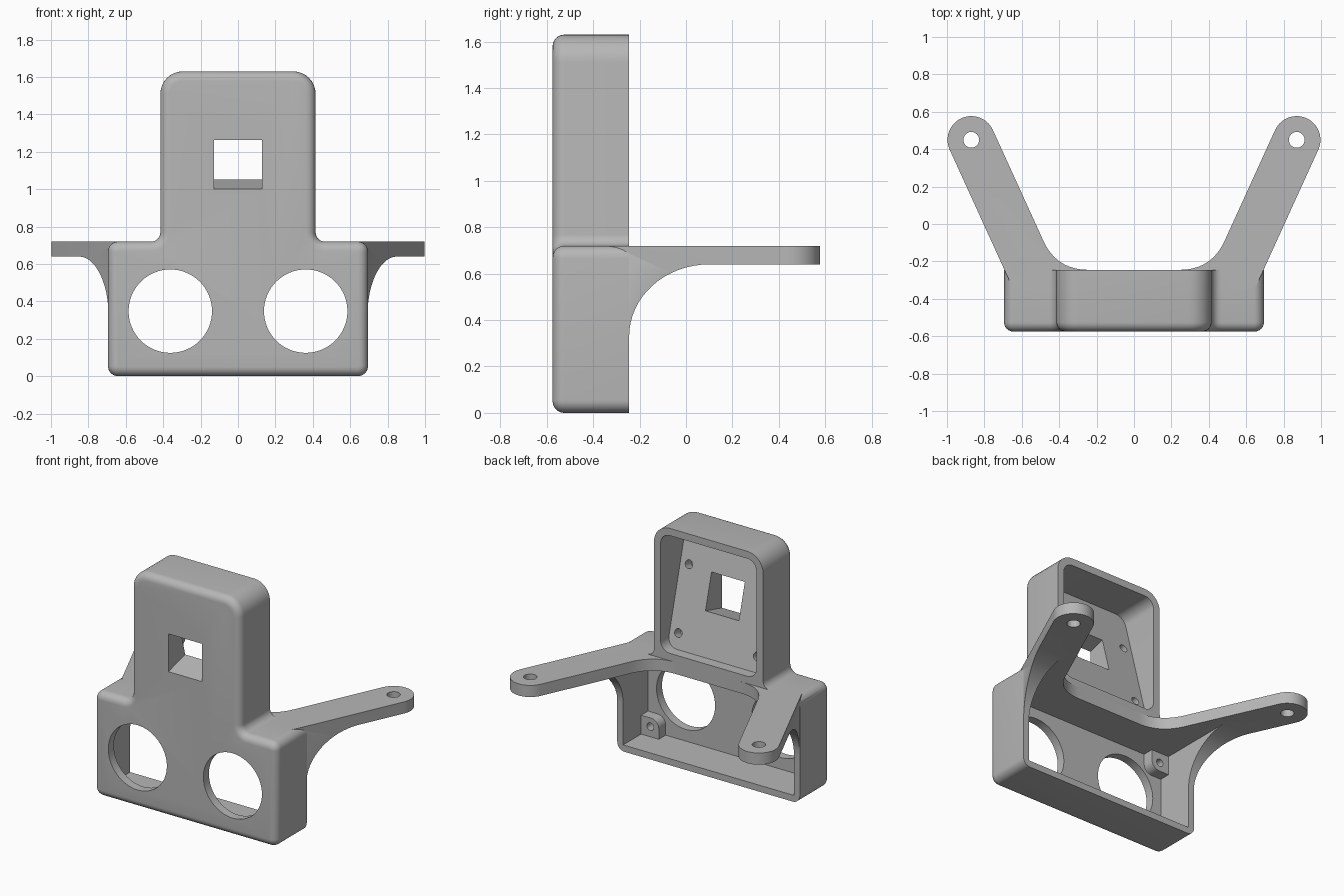
import bpy, bmesh
from math import sin, cos, tan, radians, pi
from mathutils import Vector, Matrix

old = bpy.data.objects.get("Cube")
if old:
    bpy.data.objects.remove(old, do_unlink=True)

FRONT, BACK = -0.575, -0.245
TILT = radians(15)

grey = bpy.data.materials.new("plain_grey")
grey.use_nodes = True
grey.diffuse_color = (0.47, 0.47, 0.47, 1)
grey.node_tree.nodes["Principled BSDF"].inputs["Base Color"].default_value = grey.diffuse_color


def rounded(corners, steps=8):
    """Polygon of (x, y, radius) corners with each corner turned into an arc."""
    out = []
    for i, (x, y, r) in enumerate(corners):
        p = Vector((x, y))
        if r == 0:
            out.append(p)
            continue
        a = (Vector(corners[i - 1][:2]) - p).normalized()
        b = (Vector(corners[(i + 1) % len(corners)][:2]) - p).normalized()
        half = a.angle(b) / 2
        mid = p + (a + b).normalized() * (r / sin(half))
        start = p + a * (r / tan(half)) - mid
        end = p + b * (r / tan(half)) - mid
        sweep = end.angle_signed(start)
        for k in range(steps + 1):
            out.append(mid + Matrix.Rotation(sweep * k / steps, 2) @ start)
    return out


def prism(name, pts, axis, lo, hi, bevel=0):
    """Extrude a 2D outline along an axis, optionally rounding the low end."""
    place = {"x": lambda p, d: (d, p[0], p[1]),
             "y": lambda p, d: (p[0], d, p[1]),
             "z": lambda p, d: (p[0], p[1], d)}[axis]
    bm = bmesh.new()
    low = [bm.verts.new(place(p, lo)) for p in pts]
    high = [bm.verts.new(place(p, hi)) for p in pts]
    bm.faces.new(low)
    bm.faces.new(high[::-1])
    n = len(pts)
    for i in range(n):
        j = (i + 1) % n
        bm.faces.new((low[j], low[i], high[i], high[j]))
    bmesh.ops.recalc_face_normals(bm, faces=bm.faces)
    if bevel:
        ring = [e for e in bm.edges if all(v in low for v in e.verts)]
        bmesh.ops.bevel(bm, geom=ring, offset=bevel, segments=6, profile=0.5,
                        affect='EDGES', clamp_overlap=False)
    mesh = bpy.data.meshes.new(name)
    bm.to_mesh(mesh)
    bm.free()
    ob = bpy.data.objects.new(name, mesh)
    bpy.context.collection.objects.link(ob)
    mesh.materials.append(grey)
    return ob


def rect(x0, x1, y0, y1, r=0):
    return rounded([(x0, y0, r), (x1, y0, r), (x1, y1, r), (x0, y1, r)])


def disc(x, y, r, n=48):
    return [(x + r * cos(2 * pi * k / n), y + r * sin(2 * pi * k / n)) for k in range(n)]


def combine(target, tool, operation):
    """Apply a boolean and discard the tool."""
    mod = target.modifiers.new("cut", 'BOOLEAN')
    mod.object, mod.operation, mod.solver = tool, operation, 'EXACT'
    bpy.context.view_layer.objects.active = target
    bpy.ops.object.modifier_apply(modifier=mod.name)
    bpy.data.objects.remove(tool, do_unlink=True)


def tilt(ob, x, y, z):
    """Lean a cutter built around the origin and move it into place."""
    ob.data.transform(Matrix.Translation((x, y, z)) @ Matrix.Rotation(TILT, 4, 'X'))
    return ob


# Stepped housing with rounded front edge
right = [(0.695, 0, 0.055), (0.695, 0.72, 0.055), (0.415, 0.72, 0.05), (0.415, 1.63, 0.12)]
left = [(-x, z, r) for x, z, r in reversed(right)]
body = prism("sensor_bracket", rounded(right + left), "y", FRONT, BACK, bevel=0.05)

# Arms with curved gussets underneath
tip, reach = Vector((0.87, 0.45)), 0.127
along = Vector((sin(radians(24.5)), cos(radians(24.5))))
side = Vector((along.y, -along.x))


def on_edge(sign, y):
    p = tip + side * reach * sign
    return p + along * ((y - p.y) / along.y)


for s in (1, -1):
    heading = side.angle_signed(Vector((1, 0)))
    outline = [Vector((0.245, -0.33)), on_edge(1, -0.33)]
    outline += [tip + reach * (side * cos(t) + along * sin(t))
                for t in (pi * k / 20 for k in range(21))]
    root = on_edge(-1, BACK)
    start, end = root + along * 0.17, root - Vector((0.17, 0))
    outline += [start * (1 - t) ** 2 + root * 2 * t * (1 - t) + end * t * t
                for t in (k / 12 for k in range(13))]
    outline[0].x = end.x
    arm = prism("arm", [(p.x * s, p.y) for p in outline], "z", 0.33, 0.72)
    arc = [(0.1 - 0.345 * cos(t), 0.33 + 0.31 * sin(t))
           for t in (pi / 2 * k / 16 for k in range(17))]
    clearance = prism("clearance", [(BACK, 0.1)] + arc + [(1, 0.64), (1, 0.1)], "x", -1.5, 1.5)
    combine(arm, clearance, 'DIFFERENCE')
    combine(arm, prism("arm_hole", disc(tip.x * s, tip.y, 0.042), "z", 0.2, 1), 'DIFFERENCE')
    combine(body, arm, 'UNION')

# Lower cavity, open at the back
combine(body, prism("lower_cavity", rect(-0.65, 0.65, 0.045, 0.64), "y", -0.515, 0.9), 'DIFFERENCE')

# Upper cavity with a leaning inner plate
cavity = prism("upper_cavity", rect(-0.365, 0.365, 0.77, 1.58, 0.07), "y", FRONT, 0)
for v in cavity.data.vertices:
    if v.co.y < -0.3:
        v.co.y = -0.535 + tan(TILT) * (1.58 - v.co.z)
combine(body, cavity, 'DIFFERENCE')

# Round front openings
for s in (1, -1):
    combine(body, prism("round_opening", disc(0.362 * s, 0.348, 0.223, 64), "y", -0.7, -0.4), 'DIFFERENCE')

# Square window through the leaning plate
half = 0.13 * cos(TILT)
window = prism("window", rect(-0.127, 0.127, -half, half), "y", -0.2, 0.5)
combine(body, tilt(window, 0, FRONT, 1.132), 'DIFFERENCE')

# Screw holes in the leaning plate
for x in (-0.3, 0.3):
    for z in (0.87, 1.3):
        hole = prism("screw_hole", disc(0, 0, 0.028, 24), "y", -0.07, 0.1)
        combine(body, tilt(hole, x, -0.535 + tan(TILT) * (1.58 - z), z), 'DIFFERENCE')

# Screw bosses in opposite corners of the lower cavity
for s in (1, -1):
    zs = (lambda z: z) if s == 1 else (lambda z: 0.685 - z)
    shape = rounded([(0.515, 0.03, 0), (0.67, 0.03, 0), (0.67, 0.175, 0), (0.515, 0.175, 0.06)])
    boss = prism("screw_boss", [(p[0] * s, zs(p[1])) for p in shape], "y", -0.54, -0.44)
    combine(boss, prism("boss_hole", disc(0.58 * s, zs(0.115), 0.026, 24), "y", -0.51, 0), 'DIFFERENCE')
    combine(body, boss, 'UNION')

# Smooth the curves and keep the hard edges
bpy.ops.object.select_all(action='DESELECT')
body.select_set(True)
bpy.context.view_layer.objects.active = body
bpy.ops.object.shade_smooth_by_angle(angle=radians(30))
